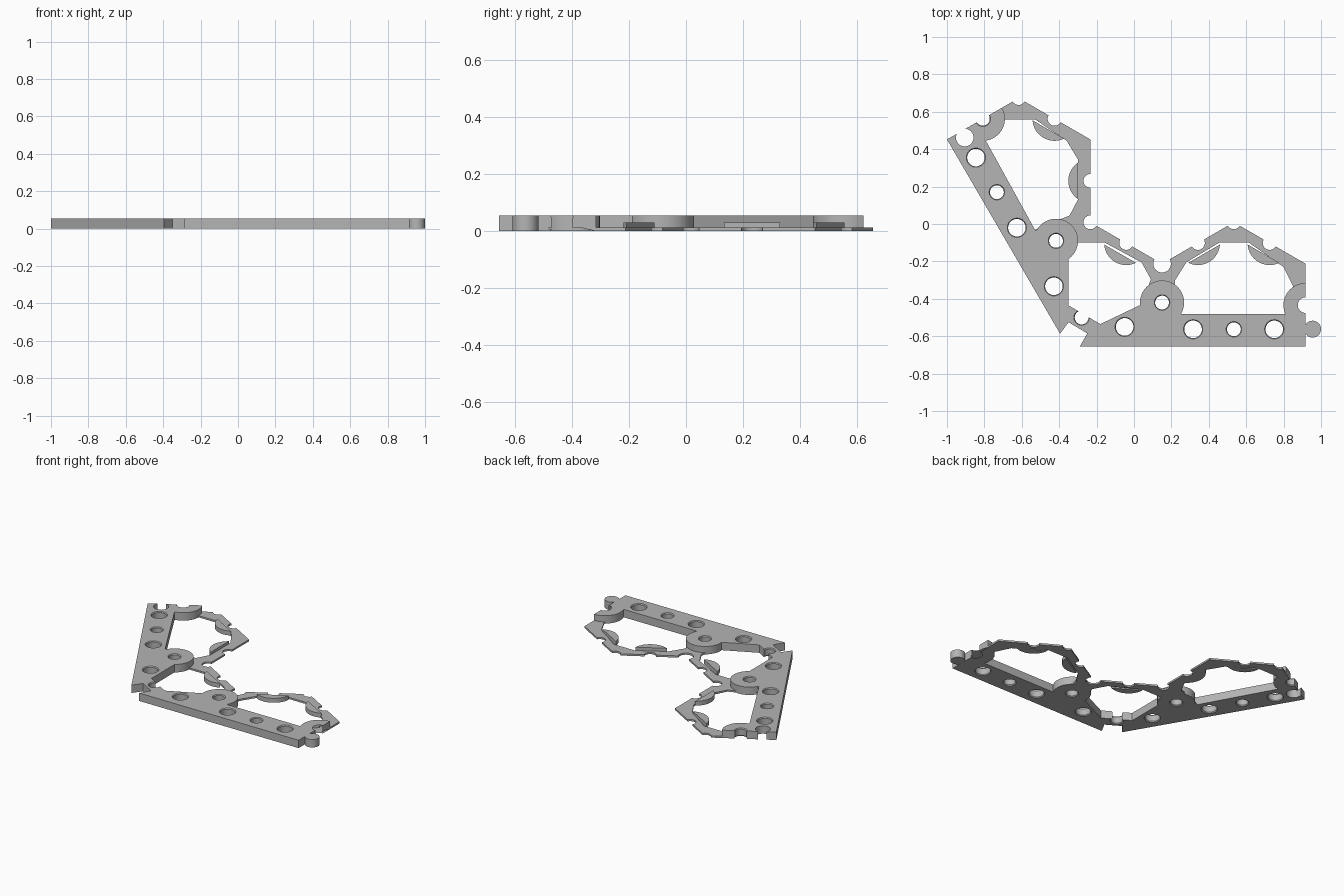
import bpy, bmesh, math
from mathutils import Vector

cube = bpy.data.objects.get("Cube")
if cube:
    bpy.data.objects.remove(cube, do_unlink=True)

FULL, PAD, THIN = 0.054, 0.03, 0.012
BIG, SMALL, BOSS = 0.047, 0.037, 0.118

grey = bpy.data.materials.new("plain_grey")
grey.use_nodes = True
colour = (0.46, 0.46, 0.46, 1)
grey.diffuse_color = colour
grey.node_tree.nodes["Principled BSDF"].inputs["Base Color"].default_value = colour


def add_object(name, bm):
    bmesh.ops.recalc_face_normals(bm, faces=bm.faces)
    mesh = bpy.data.meshes.new(name)
    bm.to_mesh(mesh)
    bm.free()
    mesh.materials.append(grey)
    obj = bpy.data.objects.new(name, mesh)
    bpy.context.collection.objects.link(obj)
    return obj


def loft(name, rings):
    """Closed solid through rings of equal point count."""
    bm = bmesh.new()
    loops = [[bm.verts.new(p) for p in ring] for ring in rings]
    n = len(loops[0])
    for low, high in zip(loops, loops[1:]):
        for i in range(n):
            j = (i + 1) % n
            bm.faces.new((low[i], low[j], high[j], high[i]))
    bm.faces.new(loops[0])
    bm.faces.new(loops[-1])
    return add_object(name, bm)


def prism(name, points, low, high):
    return loft(name, [[(x, y, z) for x, y in points] for z in (low, high)])


def circle(centre, r, n=40):
    return [(centre[0] + r * math.cos(math.tau * i / n),
             centre[1] + r * math.sin(math.tau * i / n)) for i in range(n)]


def segment(start, end, offset, r, n=20):
    """Disc segment on the inner side of an edge, cut at an offset from it."""
    a, b = Vector(start), Vector(end)
    along = (b - a).normalized()
    inward = Vector((along.y, -along.x))
    t0 = math.asin(offset / r)
    angles = [t0 + (math.pi - 2 * t0) * i / n for i in range(n + 1)]
    return [tuple((a + b) / 2 + along * r * math.cos(t) + inward * r * math.sin(t))
            for t in angles]


def combine(target, tool, operation):
    mod = target.modifiers.new("combine", 'BOOLEAN')
    mod.operation, mod.object, mod.solver = operation, tool, 'EXACT'
    bpy.context.view_layer.objects.active = target
    bpy.ops.object.modifier_apply(modifier=mod.name)
    bpy.data.objects.remove(tool, do_unlink=True)


# Corners of the hexagonal outer edge, left end to right end
S = 0.4428
W = S * math.sqrt(3) / 2
BASE = -0.655
RIGHT = 0.917
G, F, E = (-1, BASE + 2.5 * S), (-1 + W, BASE + 3 * S), (-1 + 2 * W, BASE + 2.5 * S)
D, A = (E[0], BASE + 1.5 * S), (RIGHT - 2 * W, BASE + S)
B, C, H = (RIGHT - W, BASE + 1.5 * S), (RIGHT, BASE + S), (RIGHT, BASE)
corners = [G, F, E, D, A, B, C, H]
hinge = [(-0.29, BASE), (-0.25, -0.585), (-0.35, -0.525), (-0.395, -0.587)]

# Thin scalloped rim with three window openings
body = prism("scalloped_frame", corners + hinge, 0, THIN)
windows = [
    [(-.80, .46), (-.53, -.03), (-.345, .045), (-.30, .13), (-.30, .345),
     (-.36, .445), (-.53, .56), (-.69, .56), (-.78, .50)],
    [(-.35, -.12), (-.35, -.435), (-.18, -.535), (.04, -.43), (.09, -.295),
     (.04, -.205), (-.155, -.10), (-.30, -.10)],
    [(.22, -.48), (.83, -.48), (.85, -.33), (.80, -.23), (.615, -.10),
     (.455, -.10), (.28, -.205), (.22, -.30)],
]
for outline in windows:
    combine(body, prism("window_cutter", outline, -0.1, 0.1), 'DIFFERENCE')

# Full-height folded bar
mid_gf = ((G[0] + F[0]) / 2, (G[1] + F[1]) / 2)
bar = [G, mid_gf, (-.80, .46), (-.53, -.03), (-.417, -.09), (-.35, -.12),
       (-.35, -.435), (-.18, -.535), (.04, -.43), (.15, -.42), (.22, -.48),
       (RIGHT, -.48), H] + hinge
combine(body, prism("bar", bar, 0, FULL), 'UNION')

# Round bosses, end bosses and locking knob
for centre, r in (((-.417, -.09), BOSS), ((.15, -.42), BOSS), ((.955, -.562), .045)):
    combine(body, prism("boss", circle(centre, r), 0, FULL), 'UNION')
for start, end in ((G, F), (C, H)):
    combine(body, prism("end_boss", segment(start, end, 0, BOSS), 0, FULL), 'UNION')

# Half-height pads along the rim
for start, end in zip(corners[1:6], corners[2:7]):
    combine(body, prism("rim_pad", segment(start, end, 0.066, BOSS), 0, PAD), 'UNION')

# Straight notches on the rim, at corners and edge middles, and the knob socket
notches = [(F, SMALL), (D, SMALL), (B, SMALL), (A, BIG), ((-.905, .462), BIG)]
for p, q in zip(corners[1:6], corners[2:7]):
    notches.append((((p[0] + q[0]) / 2, (p[1] + q[1]) / 2), SMALL))
for centre, r in notches:
    combine(body, prism("notch_cutter", circle(centre, r), -0.1, 0.1), 'DIFFERENCE')

# Holes through the bar with slightly flared rims
holes = [((-.845, .355), BIG), ((-.733, .17), SMALL), ((-.626, -.02), BIG),
         ((-.428, -.333), BIG), ((-.417, -.09), SMALL), ((-.05, -.55), BIG),
         ((.15, -.42), SMALL), ((.316, -.563), BIG), ((.534, -.563), SMALL),
         ((.75, -.563), BIG), ((-.28, -.50), SMALL), (mid_gf, SMALL),
         ((RIGHT, (C[1] + BASE) / 2), SMALL)]
flare = [(-.002, .006), (.006, 0), (FULL - .006, 0), (FULL + .002, .006)]
for centre, r in holes:
    rings = [[(x, y, z) for x, y in circle(centre, r + grow)] for z, grow in flare]
    combine(body, loft("hole_cutter", rings), 'DIFFERENCE')

bpy.ops.object.select_all(action='DESELECT')
body.select_set(True)
bpy.context.view_layer.objects.active = body
bpy.ops.object.shade_smooth_by_angle(angle=math.radians(30))
